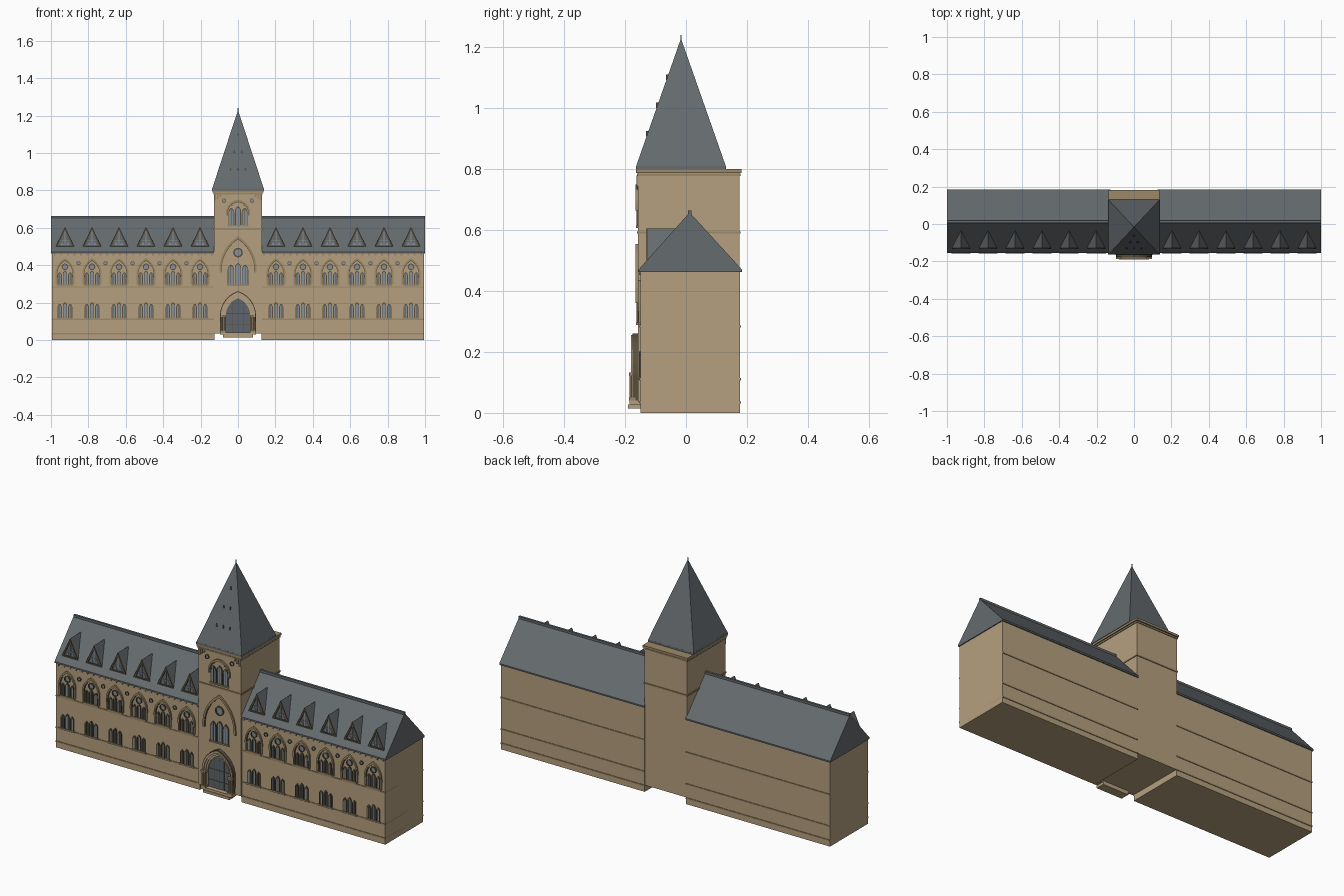
import bpy, bmesh, math

if "Cube" in bpy.data.objects:
    bpy.data.objects.remove(bpy.data.objects["Cube"], do_unlink=True)


def material(name, r, g, b):
    m = bpy.data.materials.new(name)
    m.use_nodes = True
    m.diffuse_color = (r, g, b, 1)
    m.node_tree.nodes["Principled BSDF"].inputs["Base Color"].default_value = (r, g, b, 1)
    return m


STONE = material("tan stone", 0.46, 0.35, 0.21)
TRIM = material("shaded stone", 0.33, 0.25, 0.14)
FRAME = material("dark brown frame", 0.10, 0.08, 0.05)
SLATE = material("grey slate", 0.13, 0.145, 0.155)
GLASS = material("blue grey glass", 0.24, 0.28, 0.32)
DOOR = material("slate blue door", 0.11, 0.13, 0.15)


class Part:
    """Collects solids into one mesh object."""

    def __init__(self, name, mat):
        self.name, self.mat, self.bm = name, mat, bmesh.new()

    def solid(self, a, b):
        """Closed solid between two matching point loops."""
        va = [self.bm.verts.new(p) for p in a]
        vb = [self.bm.verts.new(p) for p in b]
        n = len(va)
        self.bm.faces.new(va)
        self.bm.faces.new(vb[::-1])
        for i in range(n):
            j = (i + 1) % n
            self.bm.faces.new((va[i], vb[i], vb[j], va[j]))

    def plate(self, pts, y0, y1):
        self.solid([(x, y0, z) for x, z in pts], [(x, y1, z) for x, z in pts])

    def box(self, x0, x1, y0, y1, z0, z1):
        self.plate([(x0, z0), (x1, z0), (x1, z1), (x0, z1)], y0, y1)

    def ring(self, outer, inner, y0, y1, closed=False):
        """Moulding that follows an outline, open at its foot unless closed."""
        rows = [[self.bm.verts.new(p) for p in
                 ((o[0], y0, o[1]), (i[0], y0, i[1]), (i[0], y1, i[1]), (o[0], y1, o[1]))]
                for o, i in zip(outer, inner)]
        pairs = list(zip(rows, rows[1:]))
        if closed:
            pairs.append((rows[-1], rows[0]))
        else:
            self.bm.faces.new(rows[0])
            self.bm.faces.new(rows[-1][::-1])
        for a, b in pairs:
            for k in range(4):
                m = (k + 1) % 4
                self.bm.faces.new((a[k], b[k], b[m], a[m]))

    def finish(self):
        bmesh.ops.recalc_face_normals(self.bm, faces=self.bm.faces[:])
        me = bpy.data.meshes.new(self.name)
        self.bm.to_mesh(me)
        self.bm.free()
        me.materials.append(self.mat)
        ob = bpy.data.objects.new(self.name, me)
        bpy.context.collection.objects.link(ob)


def arch(cx, half, foot, spring, top, n=6):
    """Pointed arch outline from right foot over the apex to left foot."""
    rise = top - spring
    r = (half * half + rise * rise) / (2 * half)
    end = math.atan2(rise, r - half)
    right = [(half, foot)] + [(half - r + r * math.cos(end * i / n),
                               spring + r * math.sin(end * i / n)) for i in range(n)]
    return ([(cx + x, z) for x, z in right] + [(cx, top)]
            + [(cx - x, z) for x, z in reversed(right)])


def circle(cx, cz, r, n=12):
    return [(cx + r * math.cos(math.tau * i / n), cz + r * math.sin(math.tau * i / n))
            for i in range(n)]


glass = Part("window_glass", GLASS)
frames = Part("window_frames", FRAME)
hoods = Part("window_hoods", TRIM)
sills = Part("window_sills", TRIM)


def lancets(cx, foot, top, wall, half=0.011, step=0.028):
    """Three narrow pointed lights, the middle one taller."""
    for k in (-1, 0, 1):
        x, t = cx + k * step, top - 0.009 * abs(k)
        spring = t - half * 1.6
        inner = arch(x, half - 0.004, foot, spring, t - 0.006)
        glass.plate(inner, wall - 0.002, wall + 0.004)
        frames.ring(arch(x, half, foot, spring, t), inner, wall - 0.005, wall + 0.004)
        frames.box(x - 0.001, x + 0.001, wall - 0.004, wall, foot, t - 0.008)
    w = step + half + 0.005
    sills.box(cx - w, cx + w, wall - 0.007, wall + 0.004, foot - 0.008, foot)


def roundel(cx, cz, r, wall):
    frames.ring(circle(cx, cz, r), circle(cx, cz, r * 0.7), wall - 0.006, wall + 0.004, True)
    glass.plate(circle(cx, cz, r * 0.7), wall - 0.002, wall + 0.004)


def hood(cx, half, foot, spring, top, wall, t=0.008):
    """Pointed drip moulding with a fine dark inner line."""
    mid = arch(cx, half - t, foot, spring, top - t * 1.3)
    hoods.ring(arch(cx, half, foot, spring, top), mid, wall - 0.008, wall + 0.004)
    frames.ring(mid, arch(cx, half - t - 0.003, foot, spring, top - t * 1.3 - 0.004),
                wall - 0.005, wall + 0.004)


WING, TOWER = -0.15, -0.157      # front wall planes
BACK = 0.178
BAYS = [0.203 + 0.1444 * i for i in range(6)]

walls = Part("wing_walls", STONE)
courses = Part("string_courses", TRIM)
roofs = Part("wing_roofs", SLATE)
dormers = Part("dormers", SLATE)

for s in (-1, 1):
    lo, hi = sorted((s * 0.125, s * 0.995))
    walls.box(lo, hi, WING, BACK, 0, 0.465)
    for z in (0.03, 0.107, 0.28):
        courses.box(lo, hi, WING - 0.003, BACK + 0.003, z, z + 0.007)
    # roof prism with a thin eave and ridge cap
    lo, hi = sorted((s * 0.125, s))
    profile = [(-0.156, 0.462), (-0.156, 0.47), (0.012, 0.658), (0.184, 0.47), (0.184, 0.462)]
    roofs.solid([(lo, y, z) for y, z in profile], [(hi, y, z) for y, z in profile])
    roofs.box(lo, hi, 0.006, 0.018, 0.65, 0.664)
    for i in range(25):
        x = s * (0.14 + 0.035 * i)
        courses.box(x - 0.005, x + 0.005, WING - 0.005, WING + 0.004, 0.452, 0.462)

    for i, bay in enumerate(BAYS):
        x = s * bay
        lancets(x, 0.118, 0.202, WING)
        lancets(x, 0.296, 0.372, WING)
        roundel(x, 0.391, 0.018, WING)
        hood(x, 0.052, 0.335, 0.35, 0.437, WING)
        for d in (-0.047, 0.047):
            hoods.box(x + d - 0.004, x + d + 0.004, WING - 0.006, WING + 0.004, 0.296, 0.34)
        if i < 5:
            roundel(x + s * 0.0722, 0.41, 0.011, WING)
        # triangular dormer running back into the slope
        tri = [(x - 0.05, 0.498), (x + 0.05, 0.498), (x, 0.605)]
        inset = [(x - 0.036, 0.506), (x + 0.036, 0.506), (x, 0.585)]
        dormers.plate(tri, -0.125, -0.034)
        frames.ring(tri, inset, -0.13, -0.124, True)
        glass.box(x - 0.024, x + 0.024, -0.128, -0.124, 0.528, 0.532)
        glass.box(x - 0.002, x + 0.002, -0.128, -0.124, 0.506, 0.582)
        for d in (-1, 1):
            glass.plate([(x + d * 0.006, 0.508), (x + d * 0.024, 0.508), (x + d * 0.015, 0.525)],
                        -0.127, -0.124)

# tower body, bands and cornice
tower = Part("tower_walls", STONE)
tower.box(-0.128, 0.128, TOWER, 0.175, 0.035, 0.8)
for z, h, e in ((0.588, 0.008, 0.004), (0.777, 0.008, 0.004), (0.788, 0.012, 0.007)):
    courses.box(-0.128 - e, 0.128 + e, TOWER - e, 0.175 + e, z, z + h)
for s in (-1, 1):
    for k in range(3):
        x = s * (0.122 - 0.014 * k)
        courses.box(x - 0.005, x + 0.005, TOWER - 0.006, TOWER, 0.745 + 0.01 * k, 0.78)

# spire with rim, finial and small vents
spire = Part("spire", SLATE)
spire.box(-0.138, 0.138, -0.164, 0.131, 0.799, 0.81)
base = [(-0.138, -0.164), (0.138, -0.164), (0.138, 0.131), (-0.138, 0.131)]
spire.solid([(x, y, 0.809) for x, y in base],
            [(x * 0.01, -0.0165 + (y + 0.0165) * 0.01, 1.225) for x, y in base])
spire.box(-0.002, 0.002, -0.0185, -0.0145, 1.22, 1.24)
vents = Part("spire_vents", FRAME)
for z, xs in ((0.915, (-0.04, 0, 0.04)), (1.008, (-0.02, 0.02)), (1.1, (0,))):
    y = -0.164 + 0.1475 * (z - 0.809) / 0.418
    for x in xs:
        vents.plate([(x - 0.006, z - 0.008), (x + 0.006, z - 0.008), (x, z + 0.01)],
                    y - 0.004, y + 0.012)

# tower windows
lancets(0, 0.615, 0.715, TOWER, 0.016, 0.036)
hood(0, 0.065, 0.665, 0.68, 0.75, TOWER)
lancets(0, 0.296, 0.412, TOWER, 0.017, 0.038)
roundel(0, 0.467, 0.026, TOWER)
hood(0, 0.1, 0.36, 0.375, 0.555, TOWER, 0.01)
for s in (-1, 1):
    roundel(s * 0.075, 0.745, 0.012, TOWER)
    roundel(s * 0.035, 0.725, 0.007, TOWER)

# entrance porch: stepped arch, columns, door and steps
porch = Part("porch_arch", STONE)
rings = [arch(0, 0.092 - 0.009 * k, 0.04, 0.13, 0.256 - 0.011 * k) for k in range(4)]
for k in range(3):
    porch.ring(rings[k], rings[k + 1], -0.18 + 0.006 * k, TOWER + 0.004)
frames.ring(arch(0, 0.096, 0.125, 0.13, 0.261), rings[0], -0.176, TOWER + 0.004)
columns = Part("porch_columns", TRIM)
for s in (-1, 1):
    for x, r in ((0.087, 0.006), (0.073, 0.005)):
        loop = circle(s * x, -0.179, r, 8)
        columns.solid([(a, b, 0.04) for a, b in loop], [(a, b, 0.13) for a, b in loop])
        for z in (0.04, 0.122):
            columns.box(s * x - 0.008, s * x + 0.008, -0.187, -0.165, z, z + 0.01)
door = Part("door", DOOR)
door.plate(rings[3], -0.161, TOWER + 0.004)
for x in (-0.03, 0, 0.03):
    frames.box(x - 0.001, x + 0.001, -0.163, -0.16, 0.04, 0.2)
for z in (0.08, 0.14):
    frames.box(-0.06, 0.06, -0.163, -0.16, z, z + 0.003)
steps = Part("entrance_steps", STONE)
steps.box(-0.095, 0.095, -0.186, -0.14, 0.028, 0.041)
steps.box(-0.08, 0.08, -0.19, -0.14, 0.014, 0.028)

for part in (glass, frames, hoods, sills, walls, courses, roofs, dormers, tower,
             spire, vents, porch, columns, door, steps):
    part.finish()
